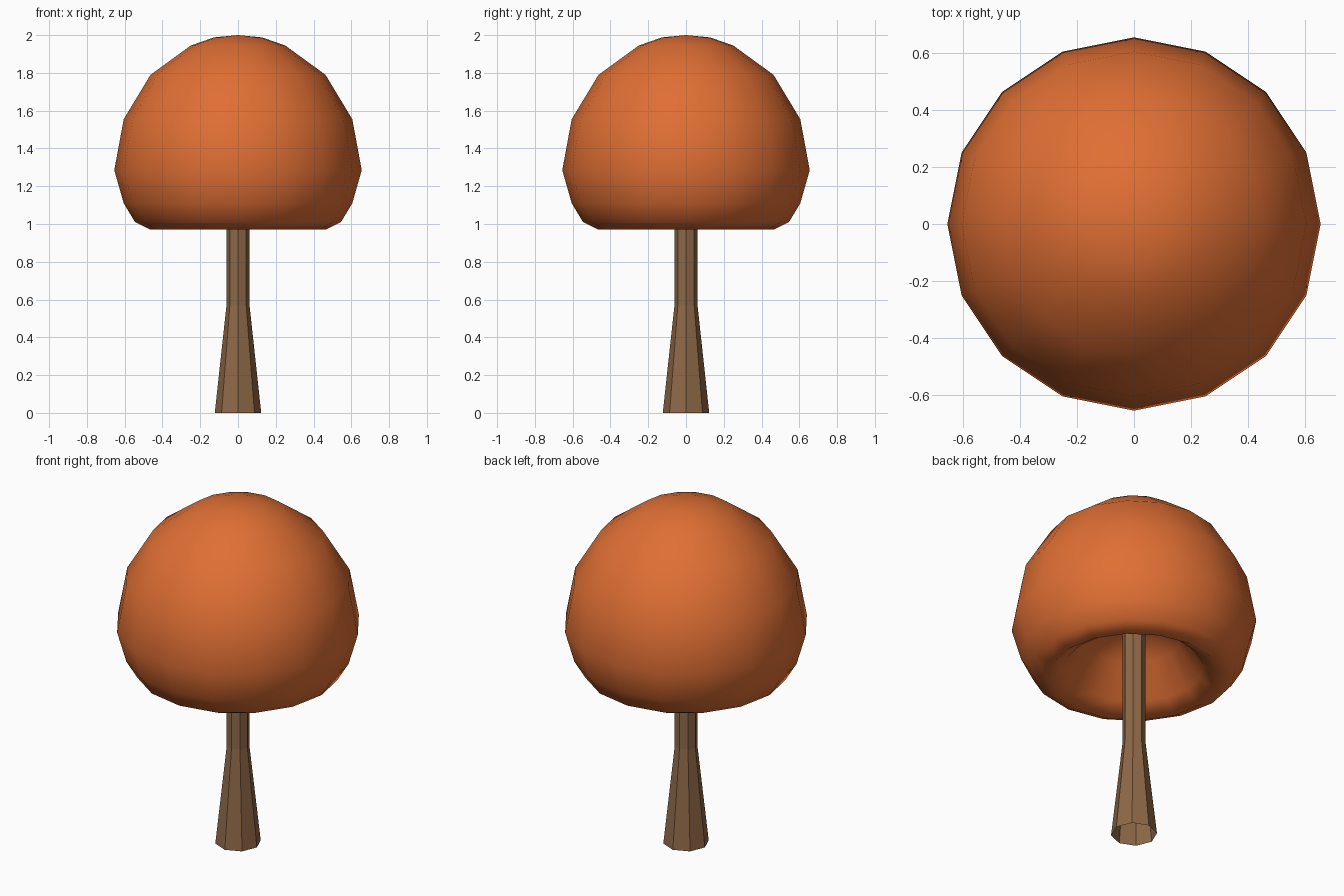
import bpy, bmesh, math

if "Cube" in bpy.data.objects:
    bpy.data.objects.remove(bpy.data.objects["Cube"])


def material(name, rgb):
    m = bpy.data.materials.new(name)
    m.diffuse_color = (*rgb, 1.0)
    m.use_nodes = True
    m.node_tree.nodes["Principled BSDF"].inputs["Base Color"].default_value = m.diffuse_color
    return m


def lathe(name, profile, sides, mat, smooth):
    """Turn (radius, height) points around z; radius 0 makes a pole."""
    bm = bmesh.new()
    rings = []
    for r, z in profile:
        if r == 0:
            rings.append([bm.verts.new((0, 0, z))] * sides)
        else:
            rings.append([bm.verts.new((r * math.cos(math.tau * i / sides),
                                        r * math.sin(math.tau * i / sides), z))
                          for i in range(sides)])
    for a, b in zip(rings, rings[1:]):
        for i in range(sides):
            j = (i + 1) % sides
            corners = list(dict.fromkeys((a[i], a[j], b[j], b[i])))
            bm.faces.new(corners).smooth = smooth
    mesh = bpy.data.meshes.new(name)
    bm.to_mesh(mesh)
    bm.free()
    mesh.materials.append(mat)
    obj = bpy.data.objects.new(name, mesh)
    bpy.context.collection.objects.link(obj)
    return obj


orange = material("autumn orange", (0.74, 0.158, 0.034))
bark = material("bark brown", (0.27, 0.14, 0.063))

# Trunk: open eight-sided tube, flared at the foot
lathe("trunk", [(0.123, 0), (0.061, 0.57), (0.061, 1.3)], 8, bark, False)

# Crown: smooth dome with a rounded lip and a hollow underside
crown_profile = [(0, 1.35), (0.25, 1.2), (0.37, 1.03), (0.463, 0.97),
                 (0.545, 1.01), (0.605, 1.11), (0.655, 1.285),
                 (0.605, 1.555), (0.463, 1.79), (0.25, 1.945),
                 (0.127, 1.988), (0, 2.0)]
lathe("crown", crown_profile, 16, orange, True)
